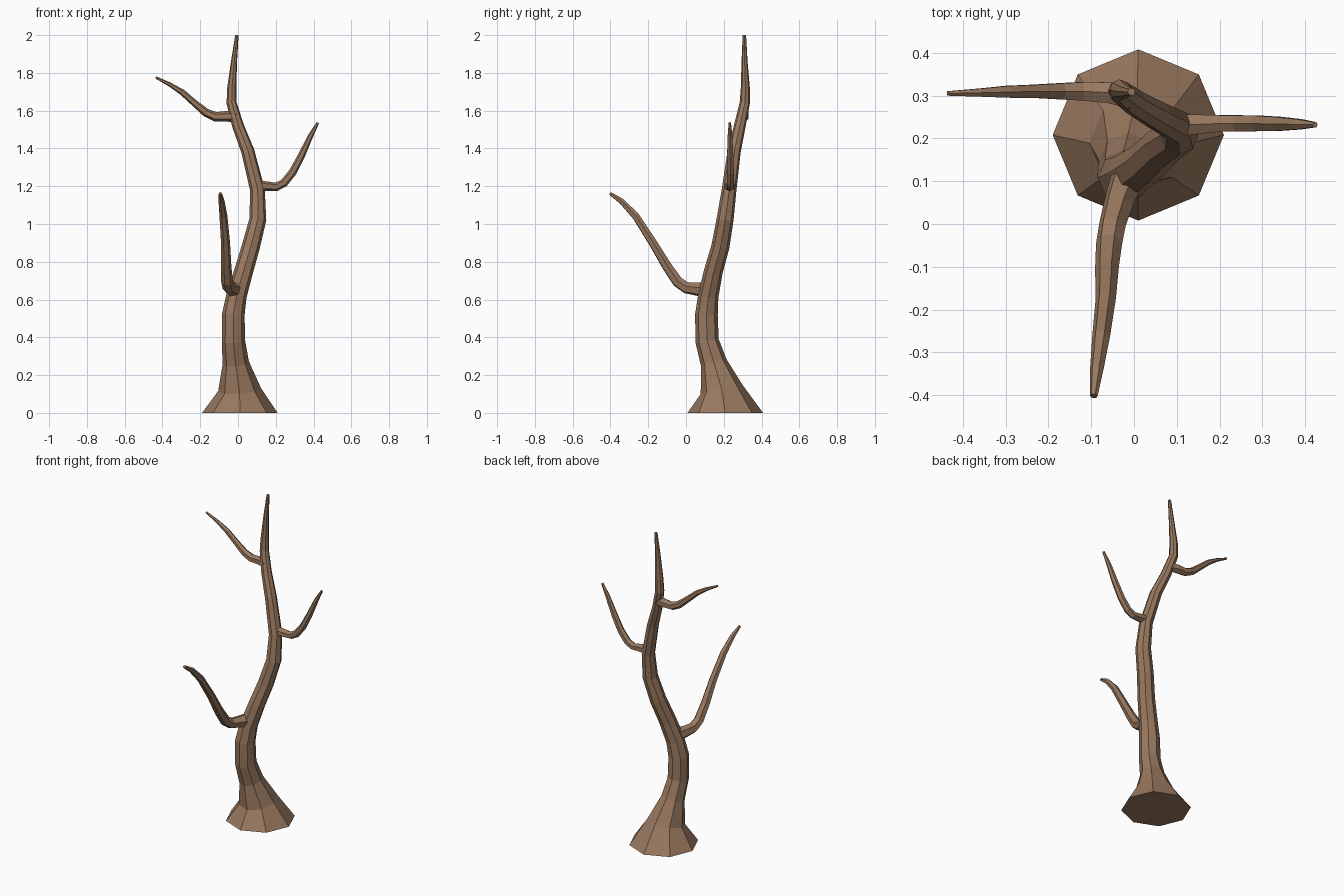
import bpy, bmesh, math
from mathutils import Vector

bark = bpy.data.materials.new("bark")
bark.diffuse_color = (0.32, 0.19, 0.115, 1)


def limb(name, sides, points, start_dir):
    """Tapered low-poly tube through (x, y, z, radius) points."""
    centres = [Vector(p[:3]) for p in points]
    bm = bmesh.new()
    rings = []
    old = Vector(start_dir).normalized()
    rot = Vector((0, 0, 1)).rotation_difference(old)
    last = len(points) - 1
    for i, c in enumerate(centres):
        if i == 0:
            tan = old
        elif i == last:
            tan = (c - centres[i - 1]).normalized()
        else:
            tan = ((c - centres[i - 1]).normalized()
                   + (centres[i + 1] - c).normalized()).normalized()
        rot = old.rotation_difference(tan) @ rot
        old = tan
        r = points[i][3]
        ring = []
        for k in range(sides):
            a = 2 * math.pi * k / sides
            ring.append(bm.verts.new(c + rot @ Vector((r * math.cos(a), r * math.sin(a), 0))))
        rings.append(ring)
    for a, b in zip(rings, rings[1:]):
        for k in range(sides):
            n = (k + 1) % sides
            bm.faces.new((a[k], a[n], b[n], b[k]))
    bm.faces.new(rings[0][::-1])
    bm.faces.new(rings[-1])
    bmesh.ops.recalc_face_normals(bm, faces=bm.faces)
    mesh = bpy.data.meshes.new(name)
    bm.to_mesh(mesh)
    bm.free()
    mesh.materials.append(bark)
    obj = bpy.data.objects.new(name, mesh)
    bpy.context.collection.objects.link(obj)
    return obj


# winding trunk with flared foot
limb("trunk", 8, [
    (0.01, 0.208, 0.0, 0.2), (0.008, 0.188, 0.125, 0.113),
    (-0.012, 0.147, 0.265, 0.07), (-0.024, 0.112, 0.38, 0.062),
    (-0.025, 0.108, 0.52, 0.06), (-0.008, 0.118, 0.62, 0.054),
    (0.03, 0.145, 0.75, 0.05), (0.068, 0.182, 0.88, 0.048),
    (0.105, 0.207, 1.025, 0.045), (0.103, 0.228, 1.18, 0.039),
    (0.052, 0.255, 1.385, 0.035), (0.0, 0.285, 1.52, 0.031),
    (-0.034, 0.311, 1.64, 0.027), (-0.033, 0.314, 1.72, 0.024),
    (-0.021, 0.31, 1.86, 0.016), (-0.006, 0.309, 2.0, 0.009)], (0, 0, 1))

# low branch reaching forward
limb("front_branch", 6, [
    (-0.012, 0.115, 0.65, 0.042), (-0.033, 0.06, 0.655, 0.036),
    (-0.05, 0.0, 0.663, 0.032), (-0.058, -0.045, 0.695, 0.031),
    (-0.063, -0.1, 0.775, 0.028), (-0.066, -0.175, 0.9, 0.024),
    (-0.077, -0.265, 1.04, 0.021), (-0.087, -0.34, 1.12, 0.016),
    (-0.094, -0.402, 1.162, 0.009)], (-0.3, -1, 0))

# middle branch reaching right
limb("right_branch", 6, [
    (0.098, 0.23, 1.2, 0.03), (0.15, 0.233, 1.2, 0.026),
    (0.205, 0.235, 1.197, 0.022), (0.243, 0.235, 1.217, 0.022),
    (0.29, 0.235, 1.275, 0.021), (0.335, 0.234, 1.36, 0.019),
    (0.385, 0.233, 1.468, 0.014), (0.423, 0.232, 1.536, 0.007)], (1, 0, 0))

# top branch reaching left
limb("left_branch", 6, [
    (-0.008, 0.295, 1.568, 0.03), (-0.06, 0.307, 1.57, 0.028),
    (-0.12, 0.31, 1.568, 0.025), (-0.17, 0.31, 1.59, 0.022),
    (-0.23, 0.31, 1.64, 0.018), (-0.295, 0.309, 1.697, 0.016),
    (-0.36, 0.307, 1.738, 0.011), (-0.435, 0.305, 1.776, 0.006)], (-1, 0, 0))
